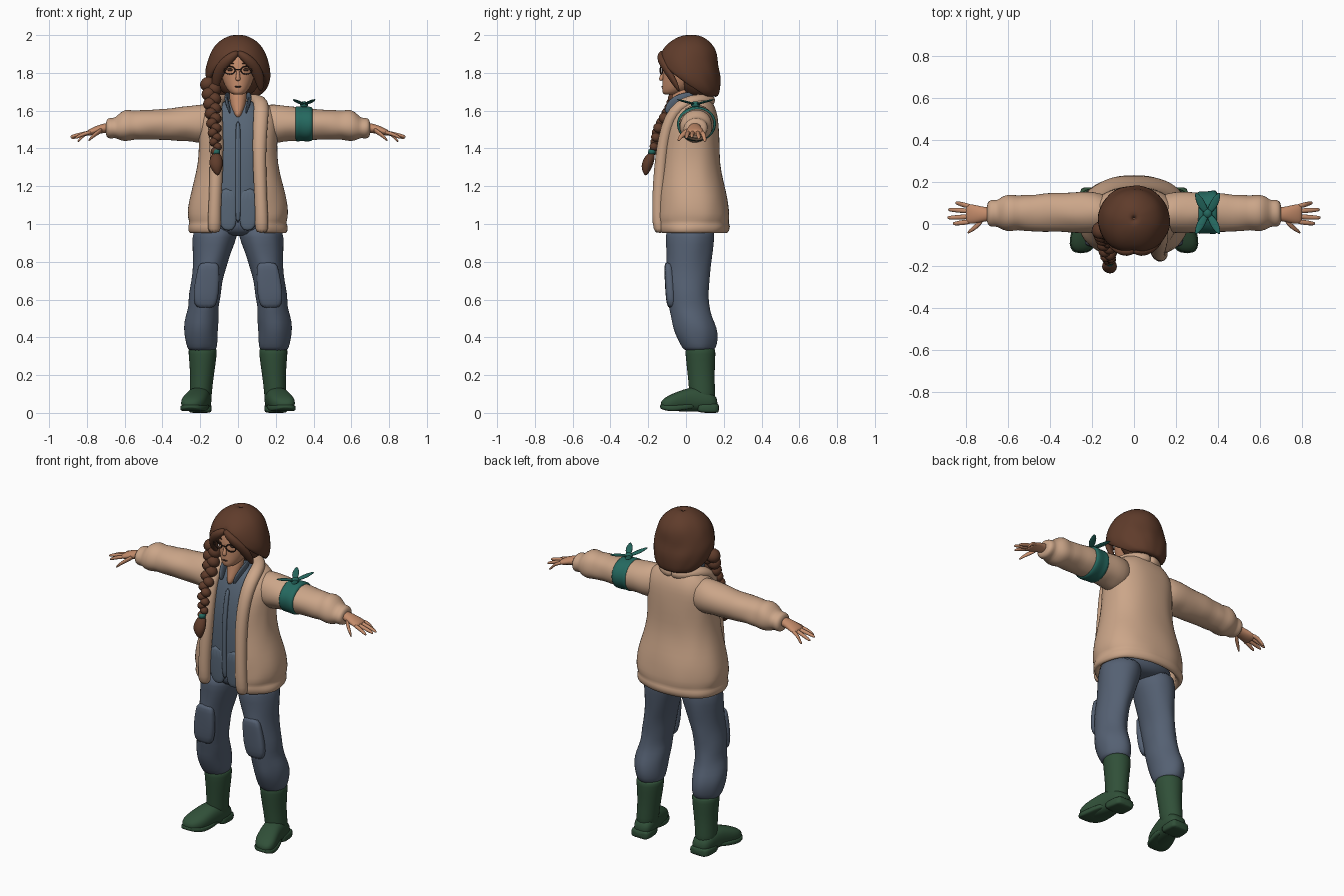
import bpy, bmesh, math
from mathutils import Vector, noise

X, Y, Z = Vector((1, 0, 0)), Vector((0, 1, 0)), Vector((0, 0, 1))


def material(name, rgb):
    m = bpy.data.materials.new(name)
    m.diffuse_color = (*rgb, 1)
    return m


FLEECE = material("fleece_tan", (0.60, 0.38, 0.25))
SKIN = material("skin", (0.55, 0.26, 0.145))
DENIM = material("denim_blue", (0.09, 0.118, 0.17))
SHIRT = material("shirt_blue", (0.098, 0.135, 0.185))
HAIR = material("hair_brown", (0.115, 0.045, 0.024))
BOOT = material("boot_green", (0.03, 0.08, 0.04))
TEAL = material("scarf_teal", (0.018, 0.14, 0.115))
DARK = material("dark_brown", (0.045, 0.022, 0.015))


def finish(name, bm, mat, mirror=False, sub=1, thick=0):
    me = bpy.data.meshes.new(name)
    bm.to_mesh(me)
    bm.free()
    me.materials.append(mat)
    me.shade_smooth()
    ob = bpy.data.objects.new(name, me)
    bpy.context.collection.objects.link(ob)
    if thick:
        s = ob.modifiers.new("thickness", 'SOLIDIFY')
        s.thickness, s.offset = thick, -1
    if sub:
        s = ob.modifiers.new("smooth", 'SUBSURF')
        s.levels = s.render_levels = sub
    if mirror:
        ob.modifiers.new("mirror", 'MIRROR').use_mirror_merge = False
    return ob


def spow(c, e):
    return math.copysign(abs(c) ** (2 / e), c)


def loft(name, rings, mat, u=X, v=Y, n=16, e=2, lump=0, path=False, mirror=False, sub=1):
    """Closed body through rings (x, y, z, half_u, half_v); path=True turns rings along the path."""
    bm = bmesh.new()
    pts = [Vector(r[:3]) for r in rings]
    loops = []
    for i, r in enumerate(rings):
        if path:
            t = (pts[min(i + 1, len(pts) - 1)] - pts[max(i - 1, 0)]).normalized()
            u = (u - t * u.dot(t)).normalized()
            v = t.cross(u)
        loop = []
        for k in range(n):
            a = 2 * math.pi * k / n
            d = u * r[3] * spow(math.cos(a), e) + v * r[4] * spow(math.sin(a), e)
            p = pts[i] + d * (1 + lump * noise.noise((pts[i] + d) * 14))
            loop.append(bm.verts.new(p))
        loops.append(loop)
    for a, b in zip(loops, loops[1:]):
        for k in range(n):
            bm.faces.new((a[k], a[(k + 1) % n], b[(k + 1) % n], b[k]))
    bm.faces.new(loops[0])
    bm.faces.new(loops[-1])
    bmesh.ops.recalc_face_normals(bm, faces=bm.faces)
    return finish(name, bm, mat, mirror, sub)


def shell(name, rings, mat, thick, n=26, e=2, lump=0):
    """Sheet wrapped round the back, rings (z, cy, rx, ry, front opening angle), bottom to top."""
    bm = bmesh.new()
    rows = []
    for z, cy, rx, ry, a0 in rings:
        a0 = math.radians(a0)
        row = []
        for k in range(n + 1):
            a = a0 + (2 * math.pi - 2 * a0) * k / n
            f = 1 + lump * noise.noise(Vector((math.sin(a) * 3, math.cos(a) * 3, z * 14)))
            row.append(bm.verts.new((rx * f * spow(math.sin(a), e), cy - ry * f * spow(math.cos(a), e), z)))
        rows.append(row)
    for a, b in zip(rows, rows[1:]):
        for k in range(n):
            bm.faces.new((a[k], a[k + 1], b[k + 1], b[k]))
    bmesh.ops.remove_doubles(bm, verts=bm.verts, dist=0.0003)
    return finish(name, bm, mat, thick=thick)


def ball(name, loc, size, mat, mirror=False):
    bm = bmesh.new()
    bmesh.ops.create_uvsphere(bm, u_segments=14, v_segments=8, radius=1)
    for q in bm.verts:
        q.co = Vector(loc) + Vector([c * s for c, s in zip(q.co, size)])
    return finish(name, bm, mat, mirror, 0)


# Boots: shaft, foot and sole
loft("boot_shaft", [(.20, .09, .03, .06, .07), (.197, .085, .12, .06, .07), (.19, .08, .2, .064, .072),
     (.187, .077, .29, .074, .08), (.187, .076, .335, .078, .082), (.187, .076, .345, .07, .074)],
     BOOT, mirror=True)
loft("boot_foot", [(.195, .168, .05, .035, .025), (.197, .14, .06, .06, .05), (.203, .06, .075, .062, .072),
     (.222, -.02, .065, .066, .058), (.237, -.075, .055, .068, .046), (.247, -.112, .048, .054, .034),
     (.252, -.135, .043, .026, .016)], BOOT, X, Z, e=2.5, mirror=True)
loft("boot_heel", [(.197, .175, .025, .045, .022), (.198, .165, .024, .062, .025), (.203, .07, .024, .062, .025),
     (.204, .06, .03, .058, .018)], BOOT, X, Z, e=5, mirror=True)
loft("boot_sole", [(.205, .07, .04, .055, .012), (.222, -.01, .03, .07, .016), (.237, -.075, .023, .072, .017),
     (.247, -.115, .028, .058, .014), (.253, -.14, .034, .03, .01)], BOOT, X, Z, e=5, mirror=True)

# Trousers: baggy legs gathered above the boots, hips, knee patches
loft("trouser_leg", [(.115, .022, 1.0, .115, .13), (.122, .022, .93, .118, .13), (.135, .02, .85, .102, .126),
     (.15, .014, .77, .09, .12), (.165, .01, .7, .083, .115), (.176, .012, .62, .083, .108),
     (.182, .015, .56, .08, .106), (.19, .028, .51, .09, .108), (.196, .048, .45, .092, .12),
     (.195, .06, .39, .09, .106), (.19, .068, .345, .08, .09), (.188, .07, .325, .07, .076)],
     DENIM, n=20, lump=.12, mirror=True)
loft("trouser_hips", [(0, .025, .935, .05, .09), (0, .025, .96, .2, .125), (0, .025, 1.0, .225, .14),
     (0, .025, 1.06, .21, .13)], DENIM, n=24)
loft("knee_patch", [(.175, -.075, .55, .05, .02), (.172, -.08, .6, .066, .027), (.165, -.085, .68, .066, .026),
     (.157, -.09, .76, .062, .026), (.152, -.095, .8, .05, .018)], DENIM, e=3, lump=.15, mirror=True)

# Shirt with two curved tails, button strip and collar
loft("shirt", [(0, .02, .99, .16, .14), (0, .02, 1.1, .17, .15), (0, .015, 1.3, .17, .148),
     (0, .02, 1.45, .17, .138), (0, .025, 1.55, .16, .115), (0, .03, 1.62, .12, .088),
     (0, .03, 1.66, .07, .06)], SHIRT, n=24, e=2.4)
loft("shirt_tail", [(.05, -.115, .965, .015, .01), (.053, -.116, .985, .042, .014), (.055, -.118, 1.05, .052, .014),
     (.055, -.12, 1.2, .052, .016)], SHIRT, e=3, mirror=True)
loft("button_strip", [(0, -.124, 1.0, .014, .01), (0, -.131, 1.12, .014, .01), (0, -.133, 1.3, .014, .01),
     (0, -.119, 1.45, .014, .01), (0, -.094, 1.55, .012, .01)], SHIRT, e=4, n=12)
loft("shirt_collar", [(.035, .06, 1.68, .008, .02), (.065, .0, 1.675, .009, .026), (.062, -.05, 1.655, .01, .03),
     (.05, -.085, 1.62, .01, .03), (.042, -.105, 1.585, .006, .012)], SHIRT, X, Y, path=True, n=10, mirror=True)

# Fleece coat: open body, rolled front edge and collar, hem, sleeves
shell("coat_body", [(.945, .03, .248, .18, 27), (.96, .032, .262, .195, 26), (.99, .034, .265, .2, 26),
      (1.005, .033, .256, .192, 26), (1.03, .033, .268, .2, 26), (1.08, .031, .268, .197, 25),
      (1.15, .028, .255, .19, 26), (1.23, .023, .232, .175, 27), (1.32, .02, .212, .162, 29),
      (1.42, .022, .207, .157, 30), (1.52, .03, .212, .145, 32), (1.58, .04, .205, .127, 36),
      (1.62, .048, .18, .105, 45), (1.65, .052, .14, .085, 58), (1.67, .055, .1, .07, 70)],
      FLEECE, .04, e=2.3, lump=.035)
loft("coat_rolled_edge", [(.125, -.135, .95, .034, .03), (.125, -.145, 1.0, .037, .035), (.122, -.146, 1.1, .036, .035),
     (.118, -.142, 1.22, .036, .034), (.113, -.132, 1.35, .036, .034), (.114, -.115, 1.46, .038, .034),
     (.122, -.085, 1.56, .042, .034), (.125, -.035, 1.625, .042, .034), (.115, .03, 1.65, .038, .034),
     (.085, .09, 1.655, .036, .034), (.04, .12, 1.655, .036, .034), (-.01, .125, 1.655, .036, .034)],
     FLEECE, path=True, n=12, lump=.15, mirror=True)
loft("coat_sleeve", [(.1, .05, 1.535, .085, .1), (.2, .055, 1.53, .1, .105), (.25, .056, 1.532, .097, .094),
     (.3, .056, 1.53, .1, .093), (.36, .056, 1.53, .092, .084), (.42, .056, 1.528, .094, .086),
     (.47, .056, 1.527, .086, .076), (.52, .055, 1.524, .09, .082), (.55, .055, 1.522, .083, .075),
     (.59, .055, 1.52, .09, .085), (.625, .053, 1.514, .082, .074), (.65, .05, 1.508, .062, .054),
     (.67, .05, 1.506, .067, .058), (.69, .05, 1.505, .062, .054), (.7, .05, 1.505, .045, .038)],
     FLEECE, Y, Z, n=18, lump=.12, mirror=True)

# Hands
loft("hand_palm", [(.66, .048, 1.512, .034, .028), (.71, .046, 1.508, .034, .026), (.75, .046, 1.497, .046, .024),
     (.79, .048, 1.484, .05, .018), (.8, .049, 1.48, .044, .013)], SKIN, Y, Z, n=12, mirror=True)
fingers = [("index_finger", .012, .862, .002, 1.455), ("middle_finger", .036, .888, .03, 1.46),
           ("ring_finger", .06, .884, .068, 1.452), ("little_finger", .083, .85, .1, 1.438)]
for name, y0, x1, y1, z1 in fingers:
    loft(name, [(.77, y0, 1.488, .013, .012), (.815, (y0 + y1) / 2, 1.478, .013, .012),
         (x1 - .012, y1, z1 + .006, .011, .01), (x1, y1, z1, .005, .005)], SKIN, Y, Z, n=8, mirror=True)
loft("thumb", [(.715, .025, 1.502, .018, .016), (.745, -.008, 1.483, .016, .015), (.775, -.03, 1.46, .012, .012),
     (.793, -.042, 1.44, .006, .006)], SKIN, Y, Z, n=8, mirror=True)

# Knotted scarf on one sleeve
loft("arm_scarf", [(.3, .055, 1.53, .098, .088), (.308, .055, 1.53, .106, .096), (.335, .055, 1.532, .1, .092),
     (.36, .055, 1.53, .104, .095), (.39, .055, 1.53, .105, .094), (.398, .055, 1.53, .096, .086)],
     TEAL, Y, Z, n=20, lump=.04)
ball("scarf_knot", (.35, .05, 1.632), (.022, .024, .018), TEAL)
for sx in (-1, 1):
    for sy in (-1, 1):
        loft("scarf_tail", [(.35, .05, 1.632, .01, .006), (.35 + sx * .025, .05 + sy * .035, 1.643, .022, .006),
             (.35 + sx * .042, .05 + sy * .07, 1.652, .02, .006), (.35 + sx * .058, .05 + sy * .1, 1.66, .004, .003)],
             TEAL, Vector((sx, -sy * .6, 0)), Z, path=True, n=8)

# Neck, head and face
loft("neck", [(0, -.075, 1.56, .01, .025), (0, -.048, 1.61, .034, .04), (0, -.025, 1.66, .048, .05),
     (0, -.012, 1.74, .05, .055)], SKIN)
loft("head", [(0, -.088, 1.684, .022, .025), (0, -.068, 1.694, .045, .06), (0, -.035, 1.735, .074, .092),
     (0, -.018, 1.79, .091, .106), (0, -.012, 1.85, .096, .112), (0, 0, 1.91, .085, .1),
     (0, .01, 1.95, .04, .05)], SKIN, n=20)
loft("nose", [(0, -.132, 1.757, .01, .006), (0, -.132, 1.766, .016, .015), (0, -.125, 1.79, .01, .012),
     (0, -.115, 1.825, .007, .008)], SKIN, n=8)
ball("mouth", (0, -.127, 1.727), (.02, .004, .004), DARK)
ball("eye", (.042, -.113, 1.817), (.015, .006, .008), DARK, True)
loft("eyebrow", [(.02, -.125, 1.848, .004, .005), (.045, -.118, 1.855, .004, .006), (.072, -.098, 1.848, .003, .003)],
     HAIR, Y, Z, n=6, mirror=True)

# Glasses
frame = [(.044 + .029 * math.cos(a), -.131 + .006 * math.cos(a), 1.814 + .021 * math.sin(a), .0035, .0035)
         for a in [2 * math.pi * k / 16 for k in range(17)]]
loft("glasses_rim", frame, DARK, Y, X, path=True, n=6, mirror=True, sub=0)
loft("glasses_bridge", [(-.016, -.137, 1.818, .003, .003), (.016, -.137, 1.818, .003, .003)], DARK, Y, Z, n=6, sub=0)
loft("glasses_arm", [(.073, -.125, 1.82, .003, .003), (.1, -.06, 1.822, .003, .003), (.103, 0, 1.82, .003, .003)],
     DARK, X, Z, n=6, mirror=True, sub=0)

# Hair: cap parted at the front, inner fill, swept fringe
shell("hair_cap", [(1.665, .08, .1, .085, 112), (1.69, .06, .14, .118, 100), (1.73, .035, .166, .147, 80),
      (1.78, .02, .175, .164, 60), (1.82, .012, .172, .164, 45), (1.855, .01, .165, .16, 26),
      (1.885, .01, .156, .155, 6), (1.92, .015, .14, .145, 0), (1.955, .02, .115, .12, 0),
      (1.985, .024, .075, .08, 0), (2.0, .026, .035, .04, 0), (2.003, .026, .004, .004, 0)],
      HAIR, .05, n=24, lump=.05)
ball("hair_fill", (0, .06, 1.79), (.125, .1, .125), HAIR)
loft("hair_fringe", [(-.005, -.12, 1.912, .02, .015), (.035, -.137, 1.885, .022, .026), (.075, -.122, 1.85, .022, .03),
     (.105, -.09, 1.8, .02, .032), (.12, -.058, 1.745, .016, .026), (.122, -.035, 1.7, .005, .008)],
     HAIR, Y, Z, path=True, n=10, mirror=True)

# Braid hanging forward over one shoulder, with tie and tuft
stops = [Vector(p) for p in ((-.145, -.03, 1.74), (-.135, -.075, 1.62), (-.125, -.15, 1.5), (-.115, -.175, 1.385))]
for i in range(15):
    f = i / 14 * 3
    j = min(int(f), 2)
    c = stops[j].lerp(stops[j + 1], f - j)
    w = .05 - .0017 * i
    side = 1 if i % 2 else -1
    strand = ball("braid_strand", (0, 0, 0), (w * .85, w * .85, w * .75), HAIR)
    strand.location = c + X * side * w * .3
    strand.rotation_euler = (math.radians(-20), math.radians(side * 30), 0)
loft("braid_tie", [(-.115, -.178, 1.395, .02, .02), (-.115, -.182, 1.37, .02, .02)], TEAL, n=12, sub=0)
loft("braid_tuft", [(-.115, -.182, 1.38, .018, .018), (-.117, -.192, 1.35, .036, .03), (-.118, -.203, 1.32, .042, .034),
     (-.115, -.21, 1.29, .03, .026), (-.107, -.213, 1.255, .007, .007)], HAIR, n=10, lump=.2)
